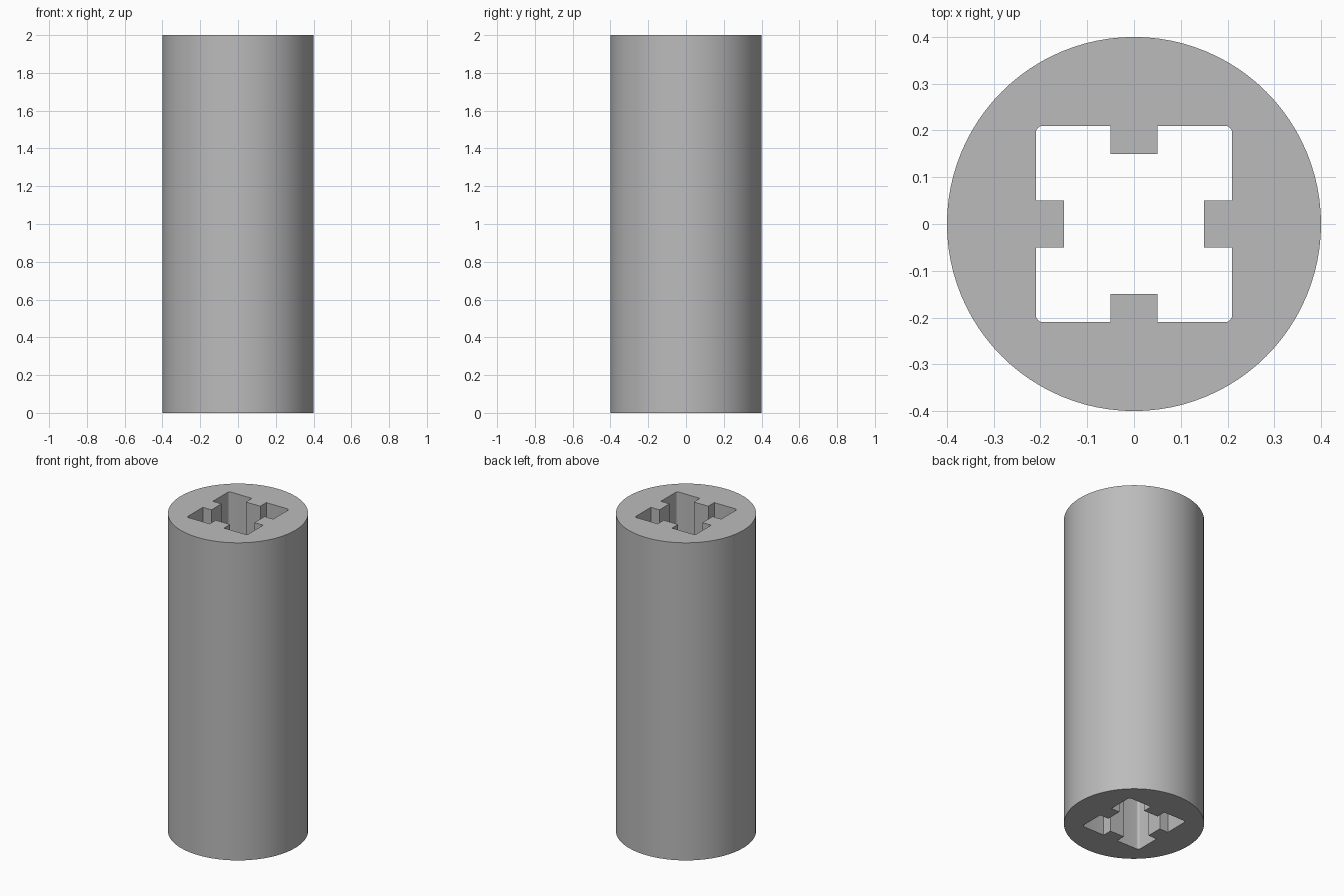
import bpy
import bmesh
from math import cos, sin, pi, radians

cube = bpy.data.objects.get("Cube")
if cube:
    bpy.data.objects.remove(cube, do_unlink=True)

HEIGHT = 2.0
RADIUS = 0.4
SEGMENTS = 96
BORE = 0.21        # half width of the square bore
KEY_TIP = 0.15     # distance of each key's face from the axis
KEY_HALF = 0.05    # half width of each key
FILLET = 0.015
FILLET_STEPS = 4

# Plain grey material
grey = bpy.data.materials.new("grey")
grey.use_nodes = True
colour = (0.5, 0.5, 0.5, 1.0)
grey.diffuse_color = colour
grey.node_tree.nodes["Principled BSDF"].inputs["Base Color"].default_value = colour


def quarter_outline():
    """Key on the +x side followed by the rounded corner towards +y."""
    points = [(BORE, -KEY_HALF), (KEY_TIP, -KEY_HALF),
              (KEY_TIP, KEY_HALF), (BORE, KEY_HALF)]
    centre = BORE - FILLET
    for i in range(FILLET_STEPS + 1):
        a = i / FILLET_STEPS * pi / 2
        points.append((centre + FILLET * cos(a), centre + FILLET * sin(a)))
    return points


def add_loop(bm, points):
    verts = [bm.verts.new((x, y, 0)) for x, y in points]
    return [bm.edges.new((v, verts[(i + 1) % len(verts)]))
            for i, v in enumerate(verts)]


# Outer circle and keyed bore, the quarter turned four times
circle = [(RADIUS * cos(2 * pi * i / SEGMENTS), RADIUS * sin(2 * pi * i / SEGMENTS))
          for i in range(SEGMENTS)]
bore = []
quarter = quarter_outline()
for turn in range(4):
    bore += quarter
    quarter = [(-y, x) for x, y in quarter]

# Fill the ring between the loops and extrude it to full height
bm = bmesh.new()
edges = add_loop(bm, circle) + add_loop(bm, bore)
bmesh.ops.triangle_fill(bm, use_beauty=True, edges=edges, normal=(0, 0, 1))
top = bmesh.ops.extrude_face_region(bm, geom=bm.faces[:], use_keep_orig=True)
bmesh.ops.translate(bm, vec=(0, 0, HEIGHT),
                    verts=[g for g in top["geom"] if isinstance(g, bmesh.types.BMVert)])
bmesh.ops.recalc_face_normals(bm, faces=bm.faces[:])

mesh = bpy.data.meshes.new("keyed_sleeve")
bm.to_mesh(mesh)
bm.free()
mesh.materials.append(grey)
sleeve = bpy.data.objects.new("keyed_sleeve", mesh)
bpy.context.collection.objects.link(sleeve)

# Smooth round wall, crisp rims and keys
bpy.ops.object.select_all(action="DESELECT")
sleeve.select_set(True)
bpy.context.view_layer.objects.active = sleeve
bpy.ops.object.shade_smooth_by_angle(angle=radians(30))
